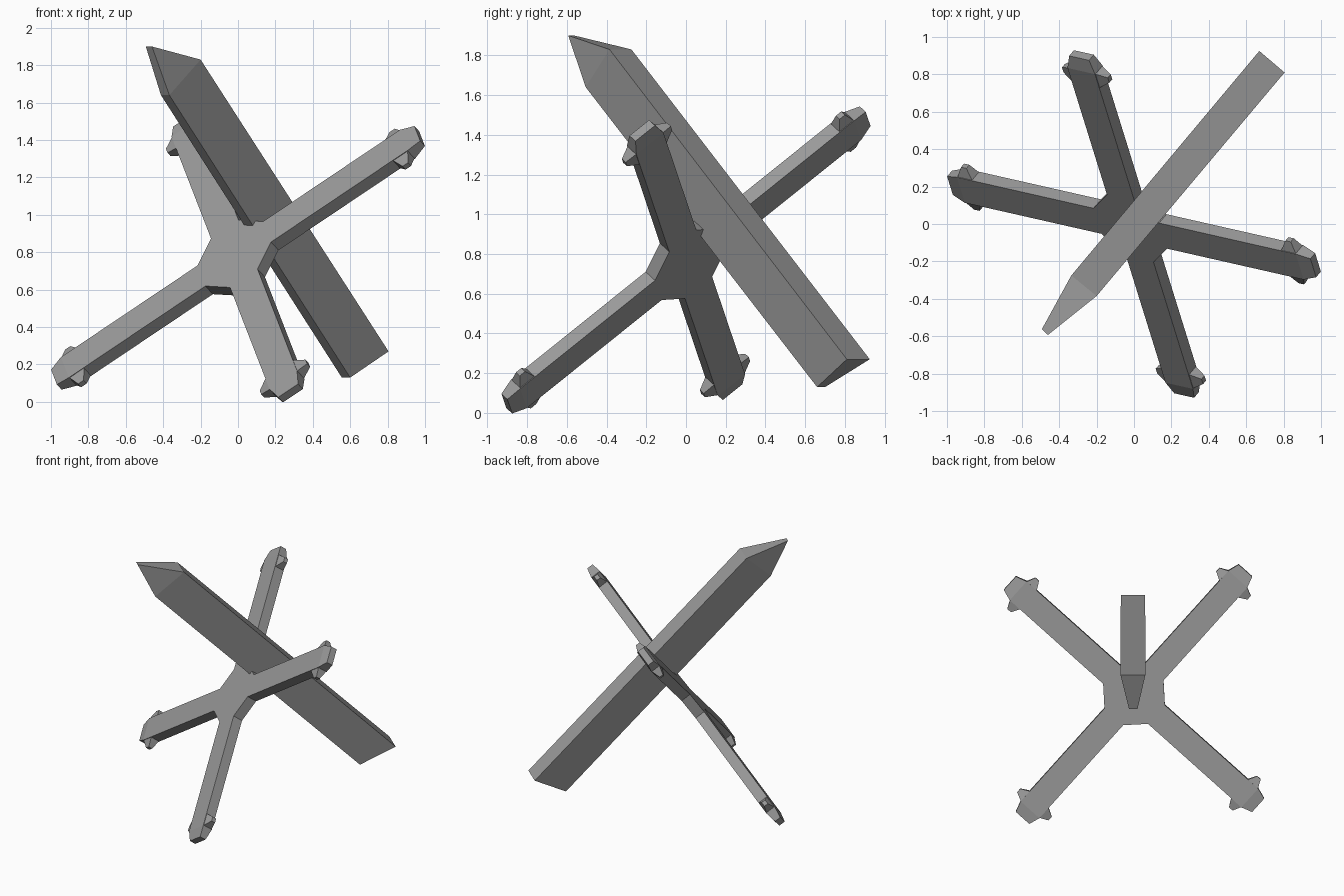
import bpy, bmesh
from math import pi
from mathutils import Vector, Matrix

if "Cube" in bpy.data.objects:
    bpy.data.objects.remove(bpy.data.objects["Cube"])

# Tilted frame of the cross-shaped plate
C = Vector((0, 0, 0.77))
U2 = Vector((-0.236, 0.758, 0.608)).normalized()
U1 = Vector((0.814, -0.178, 0.553))
U1 = (U1 - U2 * U1.dot(U2)).normalized()
N = U1.cross(U2)
FRAME = Matrix((U1, U2, N)).transposed().to_4x4()
FRAME.translation = C
T = 0.038  # half thickness of the plate

steel = bpy.data.materials.new("dark_steel")
steel.diffuse_color = (0.32, 0.32, 0.32, 1)
steel.use_nodes = True
steel.node_tree.nodes["Principled BSDF"].inputs["Base Color"].default_value = steel.diffuse_color


def loft(name, rings, matrix=Matrix()):
    """Join equal rings of points with quads and cap both ends."""
    bm = bmesh.new()
    vs = [[bm.verts.new(matrix @ Vector(p)) for p in r] for r in rings]
    n = len(rings[0])
    for a, b in zip(vs, vs[1:]):
        for i in range(n):
            j = (i + 1) % n
            bm.faces.new((a[i], a[j], b[j], b[i]))
    bm.faces.new(vs[0])
    bm.faces.new(vs[-1])
    bmesh.ops.remove_doubles(bm, verts=bm.verts, dist=1e-4)
    bmesh.ops.dissolve_degenerate(bm, dist=1e-5, edges=bm.edges)
    bmesh.ops.recalc_face_normals(bm, faces=bm.faces)
    me = bpy.data.meshes.new(name)
    bm.to_mesh(me)
    bm.free()
    me.materials.append(steel)
    ob = bpy.data.objects.new(name, me)
    bpy.context.collection.objects.link(ob)
    return ob


# Cross plate: one arm with gusset corners, repeated four times
outline = []
for k in range(4):
    rot = Matrix.Rotation(k * pi / 2, 2)
    outline += [rot @ Vector(p) for p in
                [(0.215, -0.09), (1.11, -0.09), (1.11, 0.09), (0.215, 0.09)]]
loft("cross_plate", [[(p.x, p.y, z) for p in outline] for z in (-T, T)], FRAME)

# Bevelled tip and a pair of tapered barbs on each arm end
for k in range(4):
    m = FRAME @ Matrix.Rotation(k * pi / 2, 4, 'Z')
    loft("arm_tip", [[(x, -w, -t), (x, w, -t), (x, w, t), (x, -w, t)]
                     for x, w, t in ((1.11, 0.09, T), (1.19, 0.065, 0.024))], m)
    for s in (-1, 1):
        loft("arm_barb", [[(x0, s * y, -t), (x1, s * y, -t), (x1, s * y, t), (x0, s * y, t)]
                          for y, x0, x1, t in ((0.085, 1.01, 1.11, T * 0.95),
                                               (0.15, 1.045, 1.08, T * 0.4))], m)

# Diagonal beam of trapezoid section with a chisel tip
tip_a, tip_b = (-0.46, -0.593, 1.90), (-0.493, -0.563, 1.90)
loft("diagonal_beam", [
    [(0.805, 0.81, 0.27), (0.67, 0.925, 0.27), (0.555, 0.70, 0.13), (0.60, 0.66, 0.13)],
    [(-0.20, -0.385, 1.83), (-0.335, -0.275, 1.83), (-0.412, -0.465, 1.64), (-0.367, -0.505, 1.64)],
    [tip_a, tip_b, tip_b, tip_a]])
